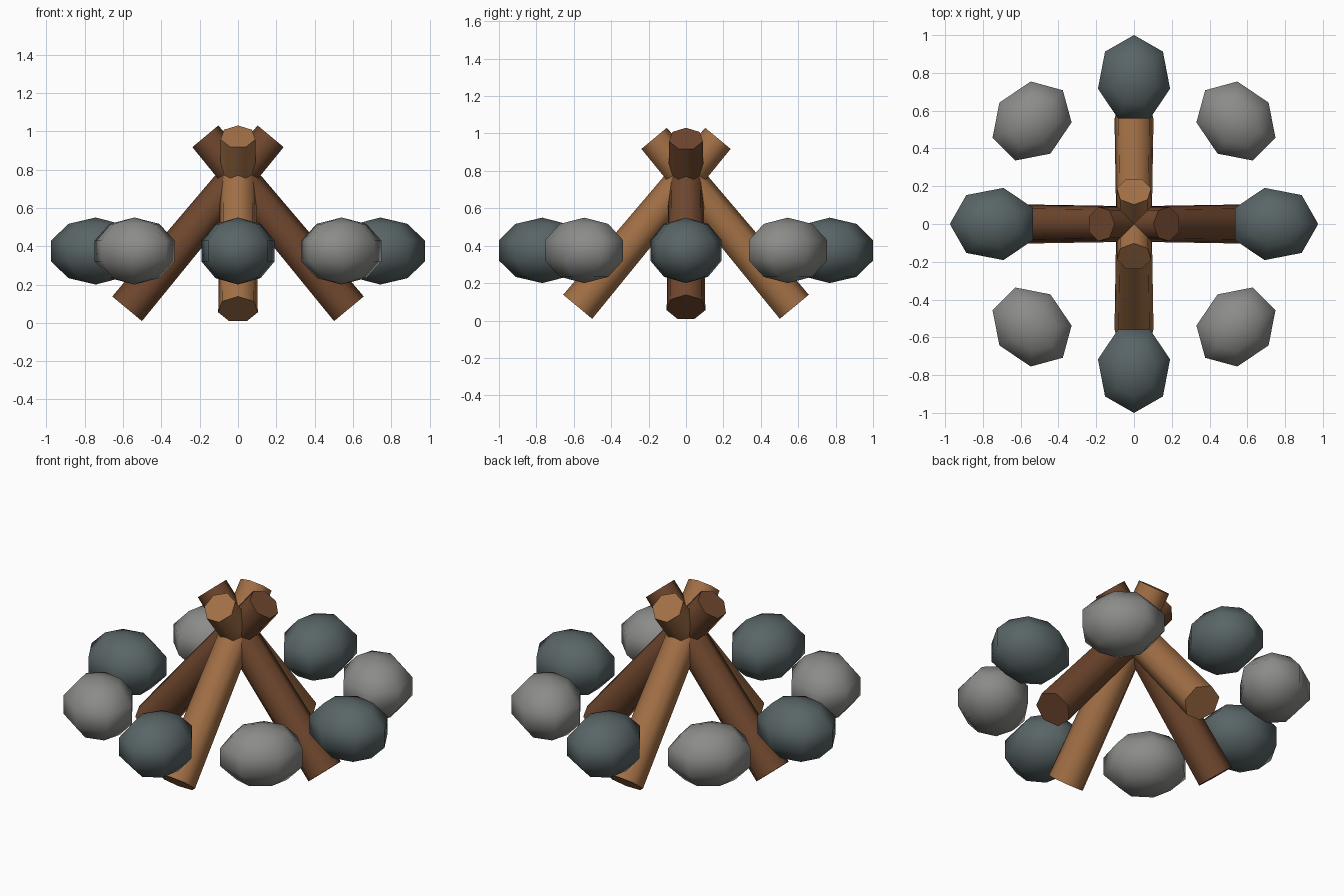
import bpy, bmesh, math
from mathutils import Matrix, Vector

if "Cube" in bpy.data.objects:
    bpy.data.objects.remove(bpy.data.objects["Cube"])


def material(name, rgb):
    m = bpy.data.materials.new(name)
    m.use_nodes = True
    m.diffuse_color = (*rgb, 1)
    m.node_tree.nodes["Principled BSDF"].inputs["Base Color"].default_value = (*rgb, 1)
    return m


LIGHT_WOOD = material("light_wood", (0.36, 0.16, 0.06))
DARK_WOOD = material("dark_wood", (0.16, 0.063, 0.027))
DARK_STONE = material("dark_stone", (0.10, 0.13, 0.135))
LIGHT_STONE = material("light_stone", (0.26, 0.26, 0.25))
SIDES = 7


def ring(bm, radius, z):
    """Heptagon whose first corner points along +x."""
    return [bm.verts.new((radius * math.cos(a), radius * math.sin(a), z))
            for a in (math.tau * i / SIDES for i in range(SIDES))]


def bridge(bm, low, high):
    for i in range(SIDES):
        j = (i + 1) % SIDES
        bm.faces.new((low[i], low[j], high[j], high[i]))


def finish(bm, name, mat, matrix, smooth_angle):
    bm.transform(matrix)
    bmesh.ops.recalc_face_normals(bm, faces=bm.faces)
    mesh = bpy.data.meshes.new(name)
    bm.to_mesh(mesh)
    bm.free()
    mesh.materials.append(mat)
    ob = bpy.data.objects.new(name, mesh)
    bpy.context.collection.objects.link(ob)
    bpy.ops.object.select_all(action="DESELECT")
    ob.select_set(True)
    bpy.context.view_layer.objects.active = ob
    bpy.ops.object.shade_smooth_by_angle(angle=math.radians(smooth_angle))


def log(name, mat, turn):
    """Tapered log, foot out along +x before turning, leaning over the centre."""
    foot, tip = Vector((0.575, 0, 0.07)), Vector((-0.174, 0, 0.971))
    bm = bmesh.new()
    low, high = ring(bm, 0.106, 0), ring(bm, 0.093, (tip - foot).length)
    bridge(bm, low, high)
    bm.faces.new(low)
    bm.faces.new(high)
    # first corner lies on the upper side of the slope
    axis = (tip - foot).normalized()
    up = Vector((axis.z, 0, -axis.x))
    basis = Matrix((up, axis.cross(up), axis)).transposed().to_4x4()
    finish(bm, name, mat, Matrix.Rotation(turn, 4, "Z") @ Matrix.Translation(foot) @ basis, 60)


def stone(name, mat, x, y, heading):
    """Squashed rounded stone, longest towards its heading."""
    bm = bmesh.new()
    rings = [ring(bm, math.cos(t), math.sin(t))
             for t in (math.radians(d) for d in (-54, -18, 18, 54))]
    for low, high in zip(rings, rings[1:]):
        bridge(bm, low, high)
    for end, z in ((rings[0], -1), (rings[-1], 1)):
        pole = bm.verts.new((0, 0, z))
        for i in range(SIDES):
            bm.faces.new((end[i], end[(i + 1) % SIDES], pole))
    place = (Matrix.Translation((x, y, 0.375)) @ Matrix.Rotation(heading, 4, "Z")
             @ Matrix.Diagonal((0.244, 0.206, 0.175, 1)))
    finish(bm, name, mat, place, 80)


# Crossed logs and the dark stones in line with them
for i, side in enumerate(("left", "back", "right", "front")):
    turn = i * math.pi / 2
    along_y = i % 2
    log(side + "_log", LIGHT_WOOD if along_y else DARK_WOOD, turn)
    reach = 0.768 if along_y else 0.743
    stone(side + "_stone", DARK_STONE, reach * math.cos(turn), reach * math.sin(turn), turn)

# Light stones on the diagonals, long ends towards the x = 0 plane
for sx, side in ((1, "left"), (-1, "right")):
    for sy, end in ((1, "back"), (-1, "front")):
        stone(f"{end}_{side}_stone", LIGHT_STONE, 0.541 * sx, 0.544 * sy, math.atan2(sy, -sx))
